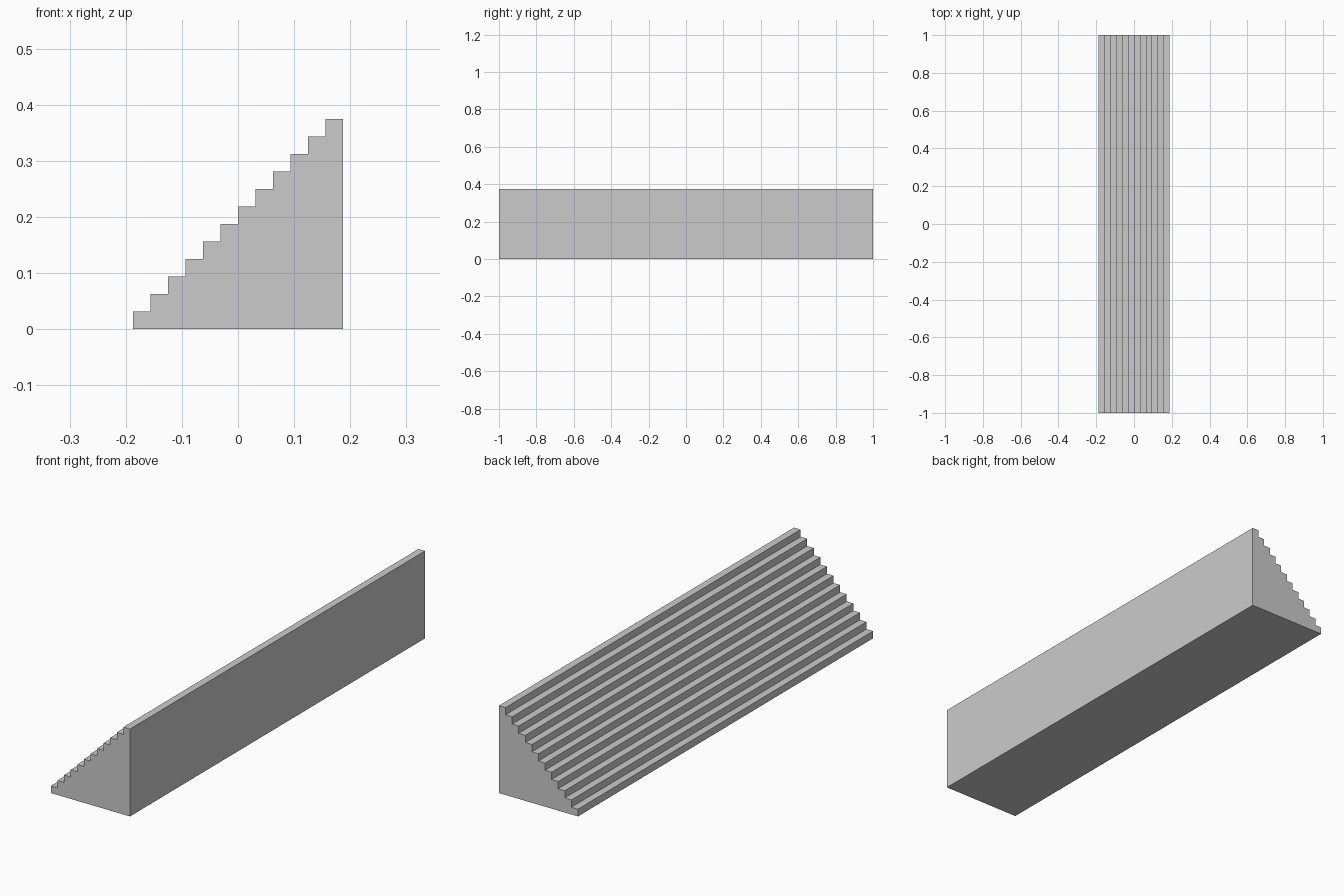
import bpy
import bmesh

if "Cube" in bpy.data.objects:
    bpy.data.objects.remove(bpy.data.objects["Cube"])

STEPS = 12
SIZE = 0.375 / STEPS      # equal tread depth and riser height
HALF_WIDTH = 1.0
X0 = -STEPS * SIZE / 2

# Stepped side profile in the xz plane
profile = [(-X0, 0.0), (X0, 0.0)]
for i in range(STEPS):
    top = (i + 1) * SIZE
    profile += [(X0 + i * SIZE, top), (X0 + (i + 1) * SIZE, top)]

# Solid staircase: profile extruded along y
bm = bmesh.new()
face = bm.faces.new([bm.verts.new((x, -HALF_WIDTH, z)) for x, z in profile])
result = bmesh.ops.extrude_face_region(bm, geom=[face], use_keep_orig=True)
new_verts = [g for g in result["geom"] if isinstance(g, bmesh.types.BMVert)]
bmesh.ops.translate(bm, verts=new_verts, vec=(0, 2 * HALF_WIDTH, 0))
bmesh.ops.recalc_face_normals(bm, faces=bm.faces)

mesh = bpy.data.meshes.new("staircase")
bm.to_mesh(mesh)
bm.free()
staircase = bpy.data.objects.new("staircase", mesh)
bpy.context.collection.objects.link(staircase)
